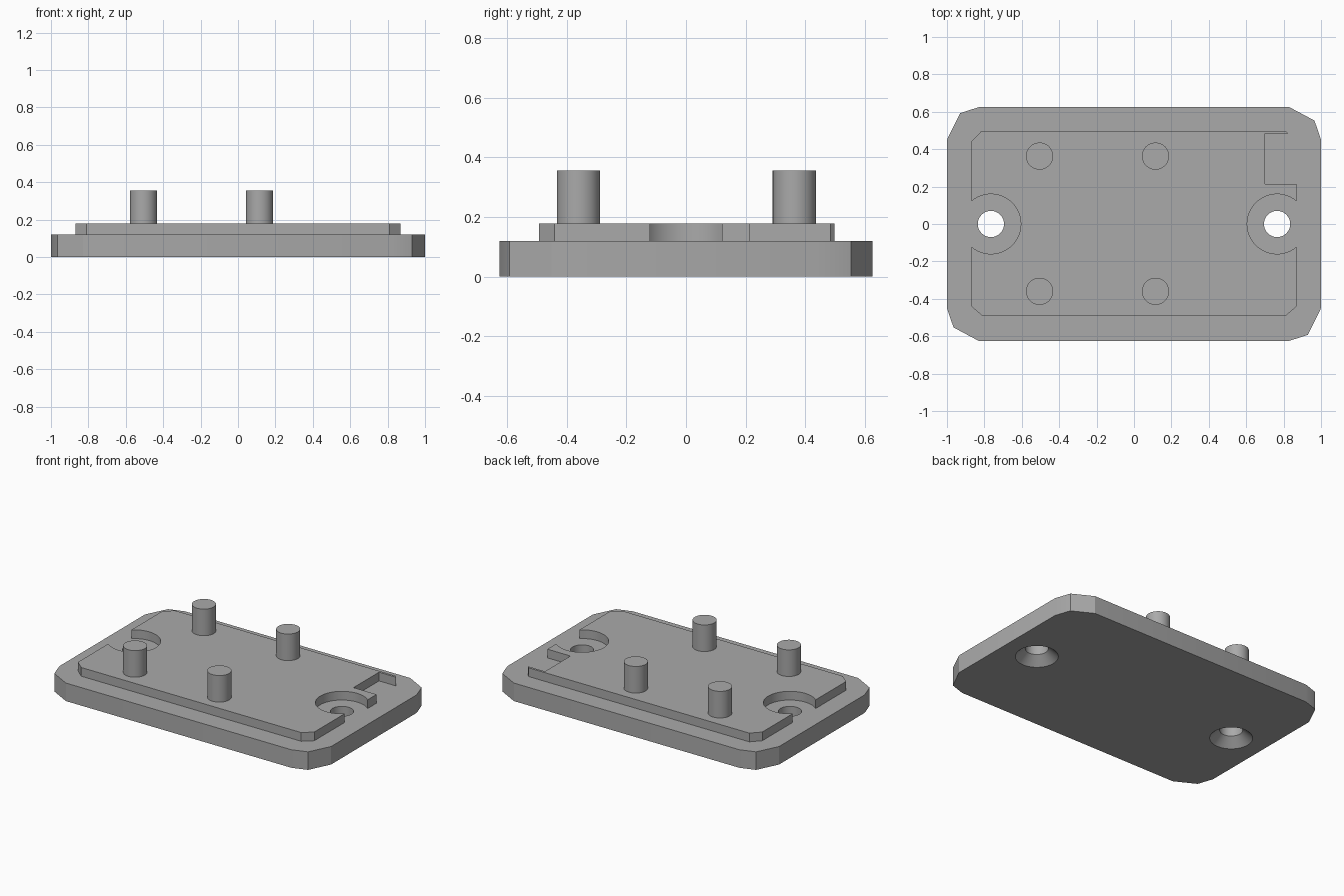
import bpy, bmesh, math

cube = bpy.data.objects.get("Cube")
if cube:
    bpy.data.objects.remove(cube, do_unlink=True)

grey = bpy.data.materials.new("plain grey")
grey.use_nodes = True
colour = (0.4, 0.4, 0.4, 1)
grey.diffuse_color = colour
grey.node_tree.nodes["Principled BSDF"].inputs["Base Color"].default_value = colour

BASE_TOP, PAD_TOP, POST_TOP = 0.12, 0.178, 0.355
HOLE_X = 0.765


def finish(name, bm):
    bmesh.ops.recalc_face_normals(bm, faces=bm.faces)
    mesh = bpy.data.meshes.new(name)
    bm.to_mesh(mesh)
    bm.free()
    obj = bpy.data.objects.new(name, mesh)
    bpy.context.collection.objects.link(obj)
    mesh.materials.append(grey)
    return obj


def extrude_outline(name, points, z0, z1):
    bm = bmesh.new()
    face = bm.faces.new([bm.verts.new((x, y, z0)) for x, y in points])
    new = bmesh.ops.extrude_face_region(bm, geom=[face])["geom"]
    top = [v for v in new if isinstance(v, bmesh.types.BMVert)]
    bmesh.ops.translate(bm, verts=top, vec=(0, 0, z1 - z0))
    return finish(name, bm)


def lathe(name, profile, x, y, sides=48):
    """Solid of revolution from (radius, height) pairs."""
    bm = bmesh.new()
    rings = [[bm.verts.new((x + r * math.cos(math.tau * i / sides),
                            y + r * math.sin(math.tau * i / sides), z))
              for i in range(sides)] for r, z in profile]
    for low, high in zip(rings, rings[1:]):
        for i in range(sides):
            j = (i + 1) % sides
            bm.faces.new((low[i], low[j], high[j], high[i]))
    bm.faces.new(rings[0])
    bm.faces.new(rings[-1])
    return finish(name, bm)


def smooth(obj):
    bpy.ops.object.select_all(action='DESELECT')
    obj.select_set(True)
    bpy.context.view_layer.objects.active = obj
    bpy.ops.object.shade_smooth_by_angle(angle=math.radians(25))


# Base plate, the same after half a turn
half = [(-1, 0.45), (-0.93, 0.592), (-0.83, 0.625),
        (0.83, 0.625), (0.965, 0.553), (1, 0.45)]
base = extrude_outline("base_plate", half + [(-x, -y) for x, y in half], 0, BASE_TOP)

# Two through holes, countersunk from below
sink = [(0.14, -0.01), (0.13, 0), (0.07, 0.055), (0.07, BASE_TOP + 0.05)]
for side in (-1, 1):
    cutter = lathe("hole_cutter", sink, side * HOLE_X, 0)
    cutter.hide_render = True
    cut = base.modifiers.new("hole", 'BOOLEAN')
    cut.operation, cut.solver, cut.object = 'DIFFERENCE', 'EXACT', cutter
    bpy.context.view_layer.objects.active = base
    bpy.ops.object.modifier_apply(modifier=cut.name)
    bpy.data.objects.remove(cutter, do_unlink=True)
smooth(base)


# Raised pad with open round pockets at the holes and a corner notch
def pocket(side, edge=0.87, radius=0.16, steps=36):
    opening = math.acos((edge - HOLE_X) / radius)
    angles = [opening + (math.tau - 2 * opening) * i / steps for i in range(steps + 1)]
    return [(side * (HOLE_X + radius * math.cos(a)),
             side * radius * math.sin(a)) for a in angles]


pad_outline = ([(-0.87, 0.44), (-0.815, 0.498), (0.81, 0.498), (0.825, 0.483),
                (0.70, 0.483), (0.70, 0.215), (0.87, 0.215)]
               + pocket(1)
               + [(0.87, -0.44), (0.81, -0.492), (-0.81, -0.492), (-0.87, -0.44)]
               + pocket(-1))
smooth(extrude_outline("raised_pad", pad_outline, BASE_TOP, PAD_TOP))

# Four round posts
for x, column in ((-0.505, "right"), (0.115, "left")):
    for y, row in ((-0.36, "front"), (0.363, "back")):
        post = lathe(f"post_{row}_{column}",
                     [(0.0725, PAD_TOP), (0.0725, POST_TOP)], x, y)
        smooth(post)
